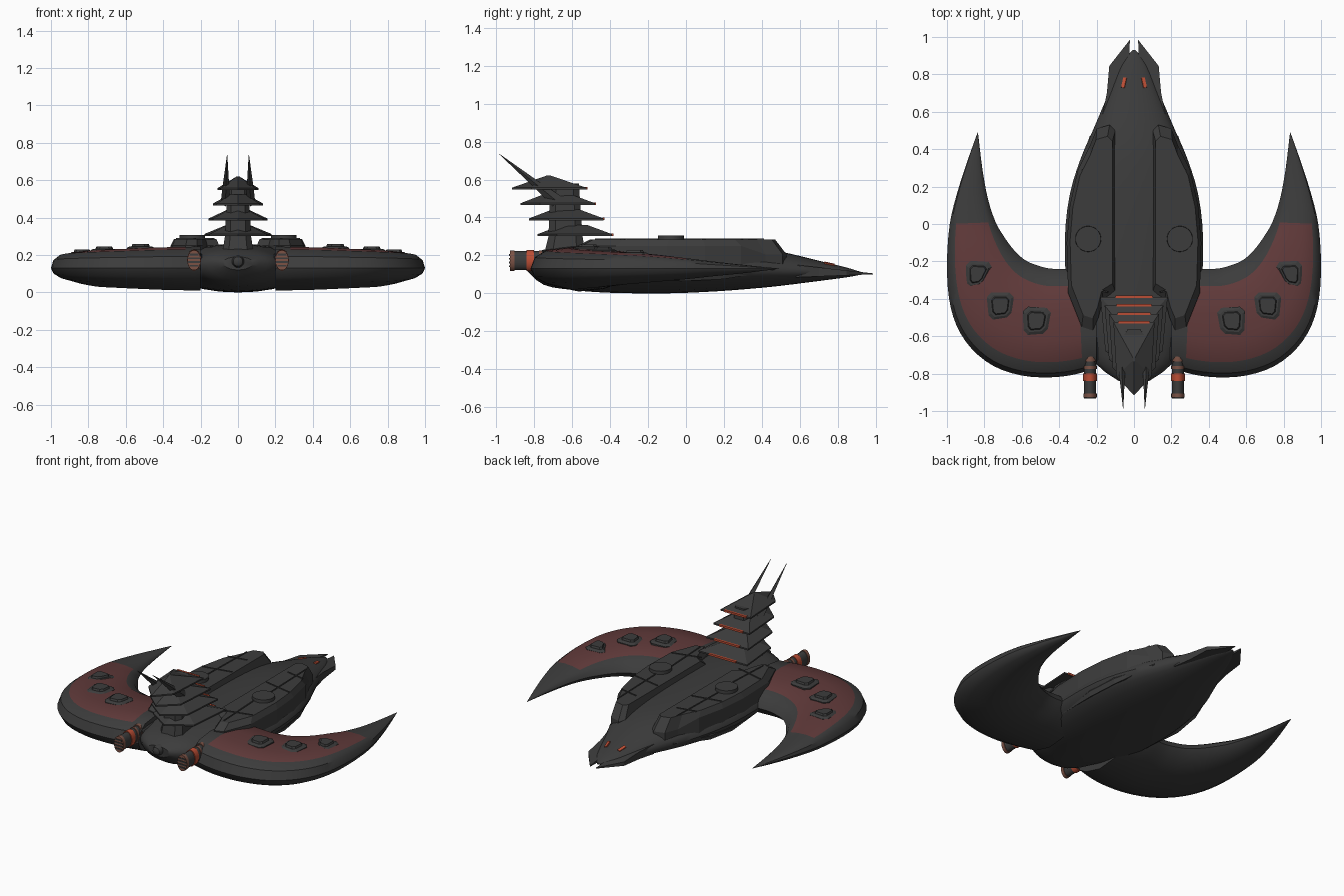
import bpy, bmesh, math
from mathutils import Matrix, Euler, Vector

if "Cube" in bpy.data.objects:
    bpy.data.objects.remove(bpy.data.objects["Cube"])


def material(name, r, g, b):
    m = bpy.data.materials.new(name)
    m.diffuse_color = (r, g, b, 1)
    m.use_nodes = True
    m.node_tree.nodes["Principled BSDF"].inputs["Base Color"].default_value = m.diffuse_color
    return m


CHARCOAL = material("charcoal hull", 0.045, 0.045, 0.045)
RED = material("dull red plating", 0.118, 0.042, 0.042)
ORANGE = material("orange glow", 0.50, 0.075, 0.035)
COPPER = material("copper bands", 0.20, 0.085, 0.06)


def finish(name, bm, mats, mirror, smooth):
    bmesh.ops.remove_doubles(bm, verts=bm.verts, dist=1e-5)
    bmesh.ops.recalc_face_normals(bm, faces=bm.faces)
    me = bpy.data.meshes.new(name)
    bm.to_mesh(me)
    bm.free()
    for m in mats:
        me.materials.append(m)
    ob = bpy.data.objects.new(name, me)
    bpy.context.collection.objects.link(ob)
    if smooth:
        bpy.ops.object.select_all(action='DESELECT')
        ob.select_set(True)
        bpy.context.view_layer.objects.active = ob
        bpy.ops.object.shade_smooth_by_angle(angle=math.radians(35))
    if mirror:
        ob.modifiers.new("Mirror", 'MIRROR')
    return ob


def loft(name, rings, mats, mirror=False, smooth=False, rule=None):
    """Skin a list of equal-length point rings and cap both ends."""
    bm = bmesh.new()
    vs = [[bm.verts.new(p) for p in r] for r in rings]
    n = len(vs[0])
    for i in range(len(vs) - 1):
        for j in range(n):
            k = (j + 1) % n
            f = bm.faces.new((vs[i][j], vs[i][k], vs[i + 1][k], vs[i + 1][j]))
            if rule:
                f.material_index = rule(i, j)
    bm.faces.new(vs[0])
    bm.faces.new(vs[-1])
    return finish(name, bm, mats, mirror, smooth)


def box(name, loc, size, mat, rot=(0, 0, 0), mirror=False):
    bm = bmesh.new()
    mx = Matrix.Translation(loc) @ Euler(rot).to_matrix().to_4x4() @ Matrix.Diagonal((*size, 1))
    bmesh.ops.create_cube(bm, size=1, matrix=mx)
    return finish(name, bm, [mat], mirror, False)


def tube(name, x, z, stations, mat, mirror=True, n=20):
    """Round part along y; stations are (y, x radius, z radius)."""
    rings = [[(x + rx * math.cos(2 * math.pi * k / n), y, z + rz * math.sin(2 * math.pi * k / n))
              for k in range(n)] for y, rx, rz in stations]
    return loft(name, rings, [mat], mirror, True)


def spline(rows, n=3):
    """Catmull-Rom interpolation through tuples."""
    out = []
    for i in range(len(rows) - 1):
        a, b, c, d = rows[max(i - 1, 0)], rows[i], rows[i + 1], rows[min(i + 2, len(rows) - 1)]
        for s in range(n):
            t = s / n
            out.append([0.5 * (2 * q + (r - p) * t + (2 * p - 5 * q + 4 * r - w) * t * t
                               + (3 * q - p - 3 * r + w) * t ** 3) for p, q, r, w in zip(a, b, c, d)])
    return out + [list(rows[-1])]


def chamfer(pts, t=0.18):
    """Cut every corner of a 2D outline."""
    out = []
    for i, p in enumerate(pts):
        for q in (pts[i - 1], pts[(i + 1) % len(pts)]):
            out.append((p[0] + (q[0] - p[0]) * t, p[1] + (q[1] - p[1]) * t))
    return out


def scaled(pts, c, sx, sy, z):
    return [(c[0] + (x - c[0]) * sx, c[1] + (y - c[1]) * sy, z) for x, y in pts]


# Main hull: y, half width, keel z, chine z, top z
hull = [(-.84, .08, .12, .16, .19), (-.75, .20, .045, .15, .23), (-.6, .265, .018, .14, .252),
        (-.4, .35, .003, .13, .26), (-.1, .37, 0, .13, .26), (.15, .345, .01, .13, .255),
        (.35, .285, .025, .125, .243), (.5, .22, .04, .12, .22), (.7, .135, .065, .115, .172),
        (.85, .07, .085, .11, .135), (.93, .008, .1, .105, .11)]
rings = []
for y, w, zb, zc, zt in spline(hull):
    ring = []
    for k in range(24):
        a = 2 * math.pi * k / 24
        s = math.sin(a)
        ring.append((w * math.cos(a), y, zc + s * ((zt - zc) if s > 0 else (zc - zb))))
    rings.append(ring)
loft("main_hull", rings, [CHARCOAL], smooth=True)

# Crescent wings: outer edge x, y, inner edge x, y, height above and depth below the rim
wing = [(.2, -.77, .2, -.25, .115, .12), (.32, -.805, .35, -.24, .112, .118),
        (.45, -.82, .42, -.24, .11, .115), (.6, -.81, .47, -.235, .105, .11),
        (.75, -.76, .52, -.22, .1, .105), (.87, -.665, .56, -.205, .095, .1),
        (.95, -.54, .6, -.18, .09, .09), (.99, -.39, .65, -.13, .083, .08),
        (1.0, -.2, .7, -.06, .072, .068), (.985, 0, .74, .01, .055, .055),
        (.95, .15, .78, .13, .038, .04), (.9, .31, .81, .29, .02, .024),
        (.836, .49, .834, .488, .001, .001)]
section = [(0, 0), (.04, .55), (.14, .88), (.35, 1), (.6, .97), (.84, .8), (.95, .45), (1, 0),
           (.9, -.5), (.65, -.9), (.4, -1), (.15, -.7), (.04, -.4)]
rings = [[(ox + (ix - ox) * u, oy + (iy - oy) * u, .13 + h * (up if h > 0 else dn)) for u, h in section]
         for ox, oy, ix, iy, up, dn in spline(wing)]
loft("crescent_wing", rings, [CHARCOAL, RED], True, True,
     lambda i, j: 1 if 2 <= i < 27 and 2 <= j <= 4 else 0)

# Stepped pods on the wings
pods = [([(.75, -.205), (.90, -.195), (.895, -.345), (.81, -.33)], .228),
        ([(.64, -.365), (.79, -.365), (.775, -.515), (.655, -.50)], .245),
        ([(.44, -.45), (.595, -.44), (.59, -.595), (.465, -.585)], .258)]
for n, (quad, top) in enumerate(pods):
    o = chamfer(quad)
    c = (sum(p[0] for p in quad) / 4, sum(p[1] for p in quad) / 4)
    loft(f"wing_pod_{n + 1}", [scaled(o, c, 1, 1, top - .06), scaled(o, c, 1, 1, top - .02),
                               scaled(o, c, .8, .8, top - .012), scaled(o, c, .65, .65, top - .012),
                               scaled(o, c, .58, .58, top)], [CHARCOAL], True)

# Raised deck plates beside the spine
deck = [(.10, .50), (.13, .53), (.20, .51), (.235, .42), (.30, .29), (.343, .1), (.36, -.1), (.352, -.37),
        (.28, -.55), (.22, -.57), (.19, -.50), (.165, -.40), (.10, -.36)]
mid = [(x, y, .205 if y > .4 else .25) for x, y in deck]
loft("deck_plate", [scaled(deck, (.23, 0), 1, 1, .14), mid, scaled(deck, (.22, 0), .87, .885, .285)],
     [CHARCOAL], True)
bm = bmesh.new()
bmesh.ops.create_cone(bm, cap_ends=True, segments=28, radius1=.07, radius2=.068, depth=.035,
                      matrix=Matrix.Translation((.245, -.08, .2885)))
finish("deck_disc", bm, [CHARCOAL], True, True)
# Seams on the deck plates
for n, (x, y, sx, sy, a) in enumerate([(.225, .2, .007, .42, .03), (.225, -.31, .007, .34, .05),
                                       (.215, .3, .13, .007, -.2), (.225, .1, .2, .007, -.2),
                                       (.235, -.34, .2, .007, .25)]):
    box(f"deck_seam_{n + 1}", (x, y, .286), (sx, sy, .007), CHARCOAL, (0, 0, a), True)

# Side strakes under the chine
loft("side_strake", [[(x - .05, y, z), (x, y, z + h), (x + h * .4, y, z), (x, y, z - h)]
                     for x, y, z, h in [(.33, -.28, .08, .004), (.345, 0, .095, .03),
                                        (.32, .2, .105, .03), (.235, .47, .125, .004)]], [CHARCOAL], True)

# Nose prongs and eyes
prong = [(.17, .58), (.145, .70), (.132, .845), (.022, .985), (.025, .90), (.075, .76), (.10, .60)]
loft("nose_prong", [[(x, y, .085 + (y - .6) * .04) for x, y in prong],
                    [(x, y, .15 - (y - .58) * .11) for x, y in prong]], [CHARCOAL], True)
box("nose_eye", (.053, .755, .153), (.018, .055, .014), ORANGE, (-.23, .3, .15), True)

# Tower column
col = chamfer([(-1, -1), (1, -1), (1, 1), (-1, 1)], .2)
loft("tower_column", [[(x * w, yc + y * d, z) for x, y in col]
                      for z, w, yc, d in [(.2, .085, -.64, .11), (.3, .07, -.635, .09), (.58, .055, -.64, .075)]],
     [CHARCOAL])

# Pagoda roofs, each with a glowing front strip
for n, (w, yf, z) in enumerate([(.18, -.39, .302), (.157, -.435, .385), (.134, -.48, .465), (.11, -.525, .547)]):
    plan = [(-w, yf), (w, yf), (w * .85, yf - .29), (0, yf - .392), (-w * .85, yf - .29)]
    c, last = (0, yf - .2), n == 3
    loft(f"tower_roof_{n + 1}", [scaled(plan, c, 1, 1, z), scaled(plan, c, 1, 1, z + .01),
                                 scaled(plan, c, .06 if last else .35, .06 if last else .35,
                                        z + (.073 if last else .058))], [CHARCOAL])
    box(f"roof_strip_{n + 1}", (0, yf, z + .008), (.2 - n * .012, .013, .013), ORANGE)

# Swept spikes on the tower
base, tip = Vector((.068, -.68, .485)), Vector((.058, -.985, .735))
side, up = Vector((1, 0, 0)), Vector((0, .63, .77))
loft("tower_spike", [[p + side * a, p + up * b, p - side * a, p - up * b]
                     for p, a, b in [(base, .024, .035), (base.lerp(tip, .35), .017, .02), (tip, .001, .001)]],
     [CHARCOAL], True)

# Engines with bands and grilles
EX, EZ = .235, .172
tube("engine_mount", EX, EZ, [(-.73, .042, .05), (-.68, .05, .055), (-.5, .06, .05)], CHARCOAL)
tube("engine_body", EX, EZ, [(-.922, .033, .05), (-.70, .033, .05)], CHARCOAL)
for name, y0, y1, r, m in [("engine_glow_band", -.84, -.80, .037, ORANGE),
                           ("engine_front_band", -.735, -.705, .038, COPPER),
                           ("engine_middle_band", -.775, -.76, .036, COPPER),
                           ("engine_rim", -.928, -.905, .036, COPPER)]:
    tube(name, EX, EZ, [(y0, r, r * 1.5), (y1, r, r * 1.5)], m)
for k in range(4):
    dz = -.03 + k * .02
    box(f"engine_grille_{k + 1}", (EX, -.929, EZ + dz), (.05 if abs(dz) > .02 else .064, .006, .009), CHARCOAL,
        mirror=True)

# Rounded stern knob
tube("stern_knob", 0, .165, [(-.875, .012, .012), (-.868, .025, .025), (-.85, .032, .032), (-.78, .034, .034)],
     CHARCOAL, False)
